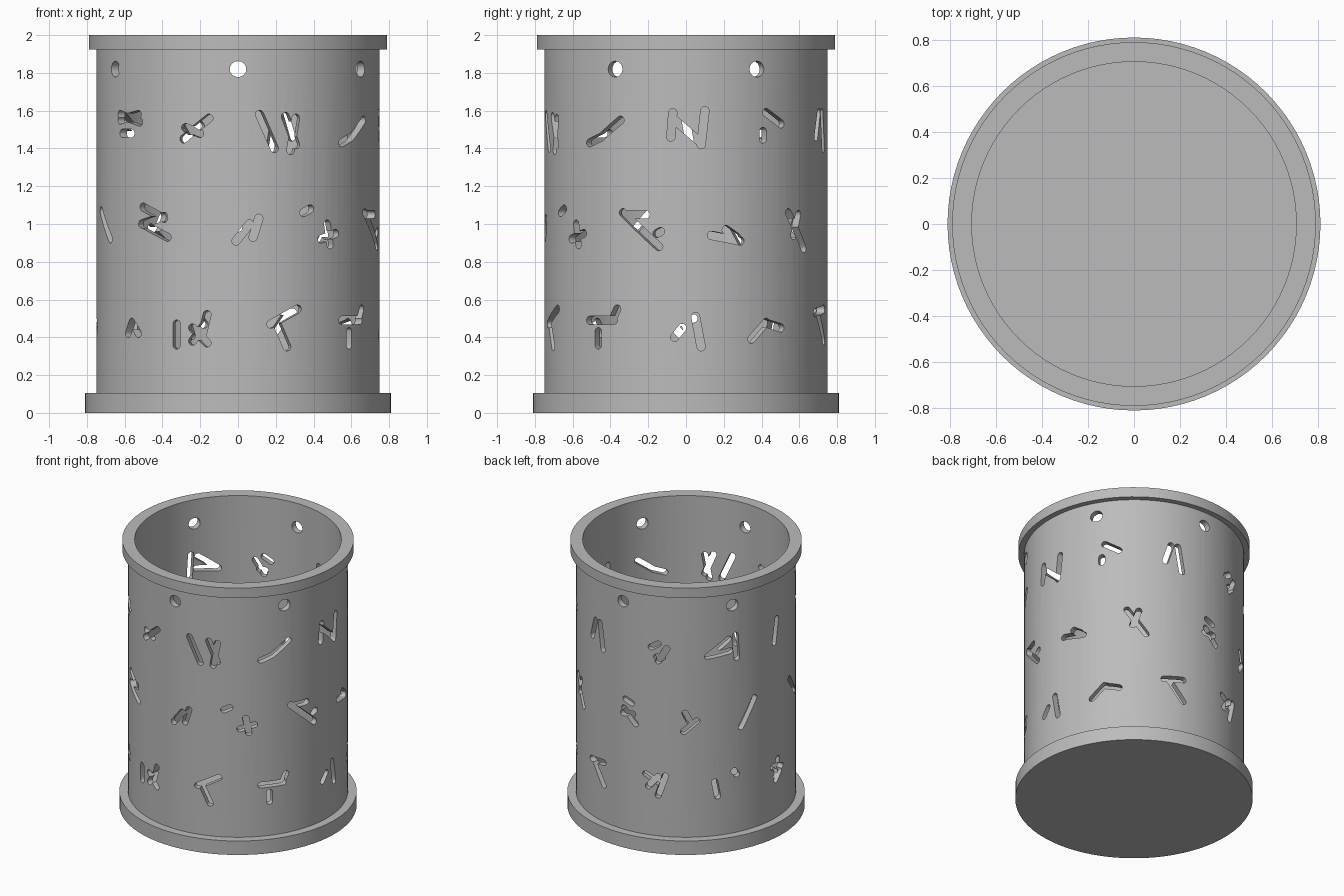
import bpy
import bmesh
import math
from mathutils import Vector

if "Cube" in bpy.data.objects:
    bpy.data.objects.remove(bpy.data.objects["Cube"], do_unlink=True)

SEGMENTS = 96
SLOT_RADIUS = 0.022
HOLE_RADIUS = 0.042

# Slot clusters, spaced evenly around the wall in three staggered rows.
# Each slot is (side, height, side, height) of its two ends, in hundredths
# of a unit, measured from the cluster centre.
upper_row = [
    [(-3, 5, 12, 8), (-3, 8, 13, 4), (-1, -2, 7, -2)],
    [(-6, -5, 8, 6), (-5, 1, 3, -2)],
    [(-12, 8, -4, -10), (2, 7, 8, -8), (8, 6, 5, -11)],
    [(-9, -7, -1, -4), (-1, -4, 11, 5)],
    [(-7, 9, -8, -4), (10, 10, 8, -8), (-6, 5, 8, -7)],
    [(-2, 9, 8, 3), (-4, -1, -4, -5)],
    [(-3, 9, -7, -4), (2, 9, 5, -10)],
    [(-2, 2, 3, 5), (3, -8, 9, 2), (2, -5, 6, -5)],
    [(-10, -4, 5, 7), (-10, -4, 6, -2), (10, 9, 11, -8)],
    [(1, 10, -2, -7)],
]
middle_row = [
    [(-4, 7, 10, -8)],
    [(-8, 9, 6, 3), (-9, 0, 6, 4), (-8, 0, 8, -7)],
    [(-1, -9, 6, 0), (8, -7, 11, 3)],
    [(-11, 6, -7, 8), (0, -8, 10, -5), (4, 0, 6, -11)],
    [(-11, 6, 9, -12), (-10, 5, 2, 5), (8, -5, 10, -4)],
    [(-10, -6, 6, -9), (-2, -3, 4, -7)],
    [(-10, 6, 3, -13), (-2, 5, -6, -6)],
    [(2, 9, 7, 7), (1, 2, 10, -8), (0, -2, 8, -1)],
    [(-2, 4, 1, -2), (-3, -10, 6, -2)],
    [(-9, -11, 2, 8)],
]
lower_row = [
    [(4, -3, 7, 3), (9, 1, 12, -3)],
    [(-10, 2, -10, -9), (7, 7, 4, -5), (-1, 0, 7, -8), (-1, -7, 5, 1)],
    [(-6, 2, 9, 10), (-3, 3, 3, -10)],
    [(-9, 4, 7, 4), (6, 4, 9, 10), (-3, -2, -3, -9)],
    [(-6, -5, -2, 0), (5, 6, 8, -10)],
    [(-11, -6, -2, 3), (0, 2, 8, 0)],
    [(-8, 8, 6, 10), (-4, 7, 6, -7)],
    [(-6, 11, 5, 5), (8, 11, 3, -4), (-4, 2, 3, 10)],
    [(-5, 6, -3, -5), (9, 12, 11, 9)],
    [(-4, 5, 7, 2), (2, 9, -1, -2), (0, -6, 5, -1)],
]


def make_object(name, bm, material):
    """Turn a bmesh into a linked object with one material."""
    bmesh.ops.recalc_face_normals(bm, faces=bm.faces)
    mesh = bpy.data.meshes.new(name)
    bm.to_mesh(mesh)
    bm.free()
    mesh.materials.append(material)
    obj = bpy.data.objects.new(name, mesh)
    bpy.context.collection.objects.link(obj)
    return obj


def add_capsule(bm, azimuth, start, end, radius):
    """Add a round-ended prism that points outward through the wall."""
    tangent = Vector((math.cos(azimuth), math.sin(azimuth), 0))
    outward = Vector((math.sin(azimuth), -math.cos(azimuth), 0))
    heading = math.atan2(end[1] - start[1], end[0] - start[0])
    outline = []
    for centre, turn in ((end, -math.pi / 2), (start, math.pi / 2)):
        for step in range(9):
            angle = heading + turn + math.pi * step / 8
            outline.append((centre[0] + radius * math.cos(angle),
                            centre[1] + radius * math.sin(angle)))
    rings = []
    for depth in (0.6, 0.9):
        rings.append([bm.verts.new(tangent * u + outward * depth + Vector((0, 0, z)))
                      for u, z in outline])
    inner, outer = rings
    bm.faces.new(inner[::-1])
    bm.faces.new(outer)
    for i in range(len(inner)):
        j = (i + 1) % len(inner)
        bm.faces.new((inner[i], inner[j], outer[j], outer[i]))


# Single plain colour
grey = bpy.data.materials.new("plain grey")
grey.use_nodes = True
colour = (0.5, 0.5, 0.5, 1)
grey.diffuse_color = colour
grey.node_tree.nodes["Principled BSDF"].inputs["Base Color"].default_value = colour

# Body: base flange, wall, top rim and floor, revolved from one profile
profile = [(0, 0), (0.81, 0), (0.81, 0.105), (0.75, 0.105), (0.75, 1.925),
           (0.79, 1.925), (0.79, 2), (0.705, 2), (0.705, 0.105), (0, 0.105)]
bm = bmesh.new()
points = [bm.verts.new((r, 0, z)) for r, z in profile]
edges = [bm.edges.new(pair) for pair in zip(points, points[1:])]
bmesh.ops.spin(bm, geom=points + edges, cent=(0, 0, 0), axis=(0, 0, 1),
               angle=math.tau, steps=SEGMENTS, use_merge=False)
bmesh.ops.remove_doubles(bm, verts=bm.verts, dist=0.0005)
body = make_object("lantern_body", bm, grey)

# Cutter: all slots, plus six hanging holes below the rim
bm = bmesh.new()
for row, height, first in ((upper_row, 1.5, -54), (middle_row, 1.0, -72),
                           (lower_row, 0.45, -54)):
    for index, cluster in enumerate(row):
        azimuth = math.radians(first + 36 * index)
        for u1, z1, u2, z2 in cluster:
            add_capsule(bm, azimuth, (u1 / 100, height + z1 / 100),
                        (u2 / 100, height + z2 / 100), SLOT_RADIUS)
for index in range(6):
    add_capsule(bm, math.tau * index / 6, (-0.002, 1.82), (0.002, 1.82), HOLE_RADIUS)
cutter = make_object("slot_cutter", bm, grey)

# Cut the openings and keep the edges crisp
cut = body.modifiers.new("openings", "BOOLEAN")
cut.operation = "DIFFERENCE"
cut.solver = "EXACT"
cut.use_self = True
cut.object = cutter
bpy.ops.object.select_all(action="DESELECT")
body.select_set(True)
bpy.context.view_layer.objects.active = body
bpy.ops.object.modifier_apply(modifier=cut.name)
bpy.ops.object.shade_smooth_by_angle(angle=math.radians(30))
bpy.data.objects.remove(cutter, do_unlink=True)
